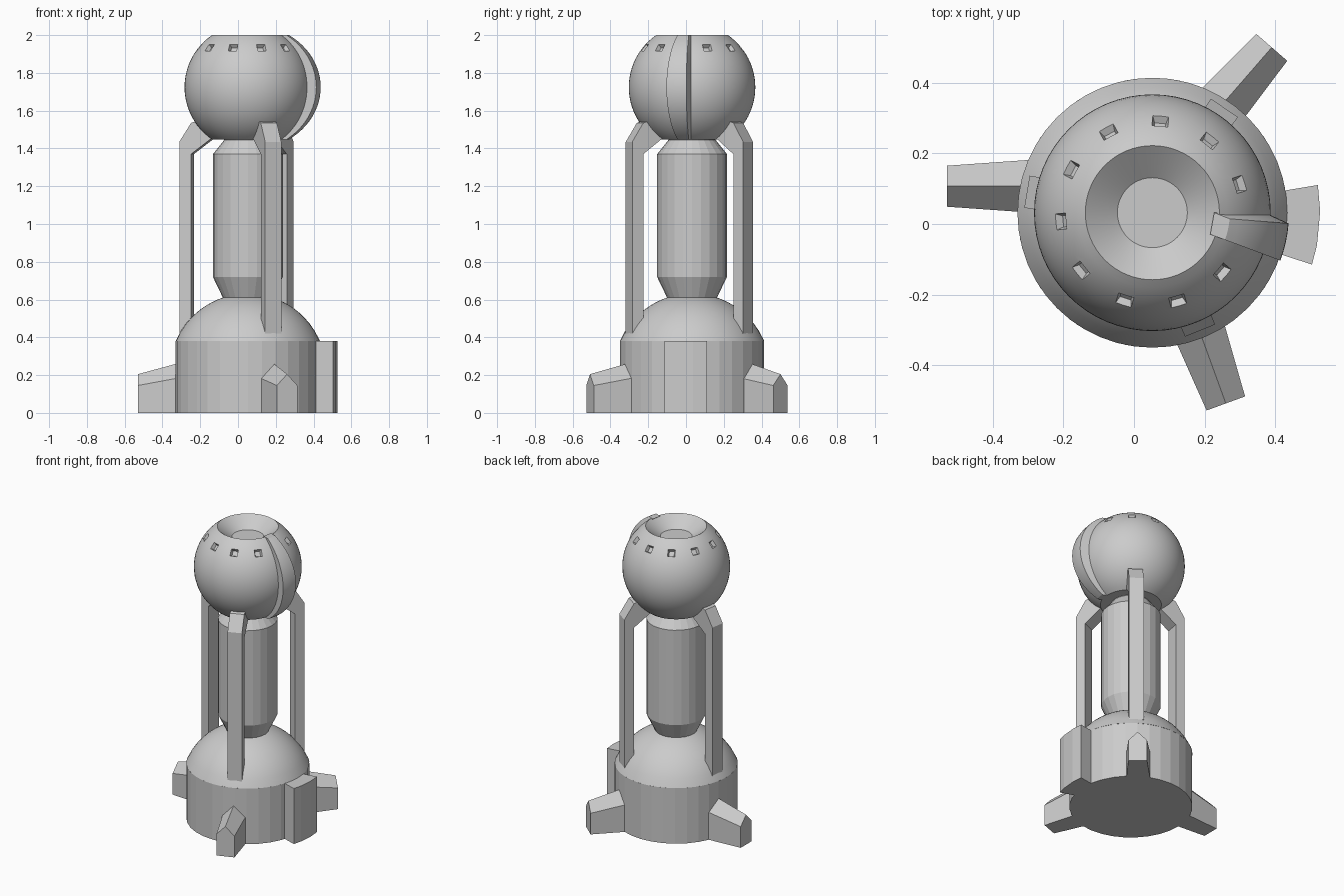
import bpy, bmesh
from math import sin, cos, pi, sqrt, radians, asin
from mathutils import Vector, Matrix

if "Cube" in bpy.data.objects:
    bpy.data.objects.remove(bpy.data.objects["Cube"])

CX, CY = 0.052, 0.032          # main axis
BALL_Z, BALL_R = 1.724, 0.335


def make(name, verts, faces, smooth=None):
    bm = bmesh.new()
    vs = [bm.verts.new(v) for v in verts]
    for f in faces:
        bm.faces.new([vs[i] for i in f])
    bmesh.ops.recalc_face_normals(bm, faces=bm.faces)
    me = bpy.data.meshes.new(name)
    bm.to_mesh(me)
    bm.free()
    ob = bpy.data.objects.new(name, me)
    bpy.context.collection.objects.link(ob)
    if smooth:
        shade(ob, smooth)
    return ob


def shade(ob, angle):
    bpy.ops.object.select_all(action='DESELECT')
    ob.select_set(True)
    bpy.context.view_layer.objects.active = ob
    bpy.ops.object.shade_smooth_by_angle(angle=radians(angle))


def polar(r, a, z):
    return (CX + r * cos(a), CY + r * sin(a), z)


def loft(name, rings, smooth=None):
    """Join equal-length closed rings and cap both ends."""
    n = len(rings[0])
    verts = [v for ring in rings for v in ring]
    faces = [(k * n + i, k * n + (i + 1) % n, (k + 1) * n + (i + 1) % n, (k + 1) * n + i)
             for k in range(len(rings) - 1) for i in range(n)]
    last = (len(rings) - 1) * n
    faces += [tuple(range(n)), tuple(range(last, last + n))]
    return make(name, verts, faces, smooth)


def lathe(name, profile, n, smooth=None):
    return loft(name, [[polar(r, 2 * pi * i / n, z) for i in range(n)]
                       for r, z in profile], smooth)


# Base drum and domed top
lathe("base_drum", [(0.382, 0), (0.382, 0.38)], 32)
dome = []
for i in range(11):
    r = 0.382 - 0.272 * i / 10
    dome.append((r, 0.38 - 0.164 + sqrt(0.173 - r * r)))
lathe("base_dome", dome, 48, 30)

# Central column
lathe("column", [(0.128, 0.58), (0.132, 0.61), (0.185, 0.72), (0.185, 1.37),
                 (0.125, 1.445), (0.125, 1.47)], 24)

# Ball head with funnel in the top
t0 = asin((2.0 - BALL_Z) / BALL_R)
t1 = -asin((BALL_Z - 1.448) / BALL_R)
lats = [t0 + (t1 - t0) * i / 24 for i in range(25)]
ball = lathe("ball_head", [(0.099, 1.93)] +
             [(BALL_R * cos(t), BALL_Z + BALL_R * sin(t)) for t in lats], 64)

# Ring of small square windows, one slot taken by the fin
verts, faces = [], []
for k in range(10):
    a = radians(18 + k * 33.5)
    out = Vector((0.261 * cos(a), 0.261 * sin(a), 0.21)).normalized()
    side = Vector((-sin(a), cos(a), 0))
    up = out.cross(side)
    b = len(verts)
    for depth, h in ((BALL_R - 0.022, 0.016), (BALL_R + 0.012, 0.027)):
        for sx, sy in ((-1, -1), (1, -1), (1, 1), (-1, 1)):
            verts.append(Vector((CX, CY, BALL_Z)) + out * depth + side * sx * h + up * sy * h)
    faces += [(b, b + 1, b + 2, b + 3), (b + 4, b + 5, b + 6, b + 7)]
    faces += [(b + i, b + (i + 1) % 4, b + 4 + (i + 1) % 4, b + 4 + i) for i in range(4)]
cutter = make("window_cutter", verts, faces)
cutter.hide_render = True
mod = ball.modifiers.new("windows", 'BOOLEAN')
mod.operation = 'DIFFERENCE'
mod.solver = 'EXACT'
mod.object = cutter
bpy.context.view_layer.objects.active = ball
bpy.ops.object.modifier_apply(modifier=mod.name)
bpy.data.objects.remove(cutter)
shade(ball, 25)

# Raised fin, a slice of a slightly larger ball
fin = []
for t in lats:
    z, r = BALL_Z + BALL_R * sin(t), BALL_R * cos(t)
    ro = r * 1.155
    ring = [polar(r - 0.015, radians(-20.5), z)]
    ring += [polar(ro, radians(-20.5 + 4 * i), z) for i in range(5)]
    ring += [polar(r - 0.015, radians(0), z)]
    fin.append(ring)
loft("ball_fin", fin, 25)

# Curved block on the right of the base
arc = [radians(a) for a in (-18, -11.2, 0.5, 9.5)]
loft("base_block", [[polar(0.475, a, z) for a in arc] +
                    [polar(0.33, a, z) for a in (arc[-1], arc[0])] for z in (0, 0.38)])

# Three struts from the dome to the ball, bent inward at the top
side_profile = [(0.36, 0.42), (0.36, 1.435), (0.297, 1.535), (0.24, 1.555),
                (0.185, 1.455), (0.297, 1.37), (0.297, 0.42)]
for k, deg in enumerate((170.5, 55.5, -68)):
    a = radians(deg)
    rings = []
    for s in (-0.046, 0.046):
        rings.append([(CX + r * cos(a) - s * sin(a), CY + r * sin(a) + s * cos(a), z)
                      for r, z in side_profile])
    loft(f"strut_{k + 1}", rings)

# Three tapered feet with ridged tops
for k, (x, y, deg) in enumerate(((-0.53, 0.107, 180), (0.39, 0.5, 49), (0.26, -0.508, -70))):
    a = radians(deg)
    rings = []
    for d, w, shoulder, ridge in ((0, 0.058, 0.145, 0.205), (0.27, 0.077, 0.195, 0.278)):
        section = [(-w, 0), (w, 0), (w, shoulder), (0, ridge), (-w, shoulder)]
        rings.append([(x - d * cos(a) - s * sin(a), y - d * sin(a) + s * cos(a), z)
                      for s, z in section])
    loft(f"foot_{k + 1}", rings)
